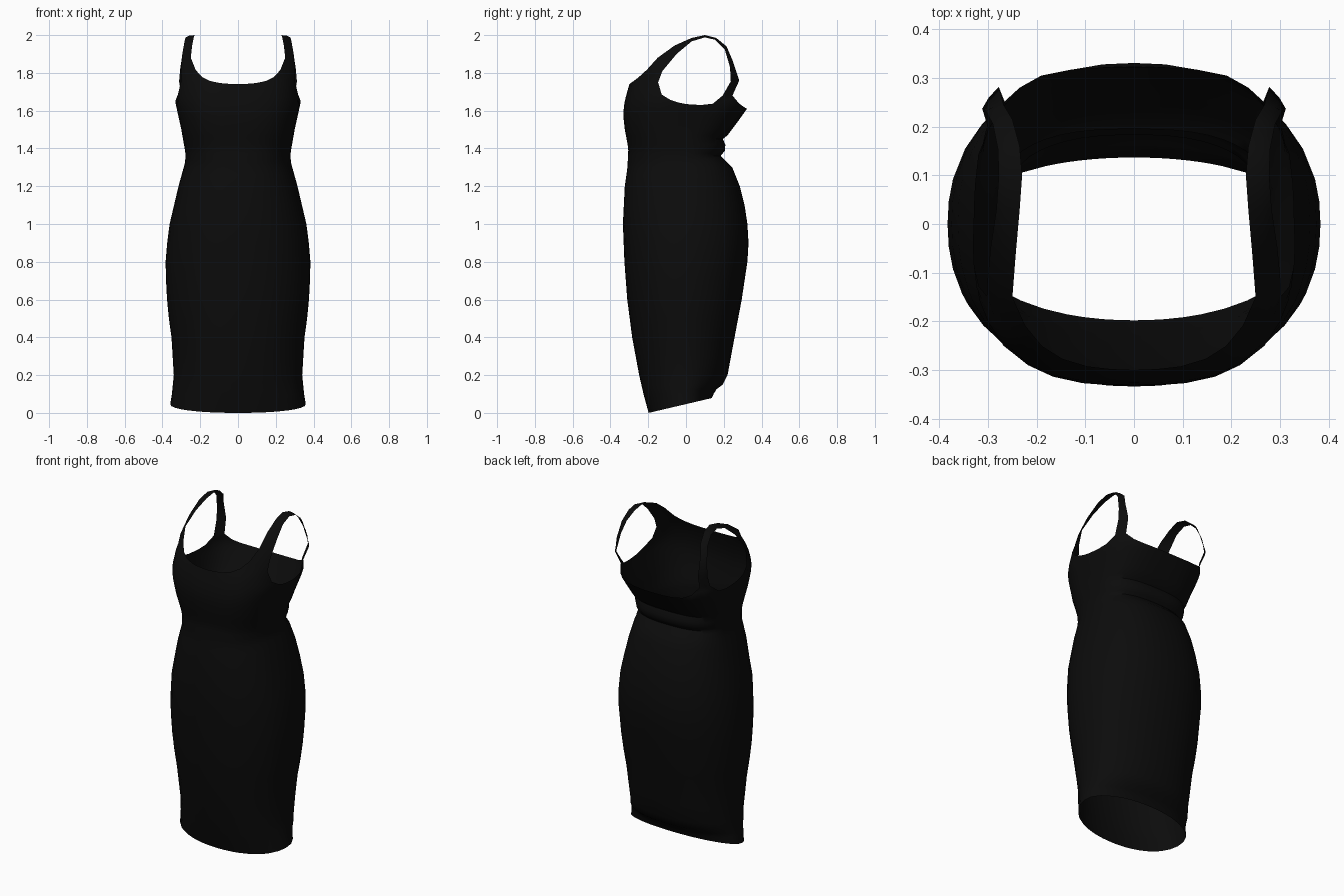
import bpy, bmesh, math
from mathutils import Vector

if "Cube" in bpy.data.objects:
    bpy.data.objects.remove(bpy.data.objects["Cube"])

# Profiles as (height, value): half width, front depth, back depth, squareness
WIDTH = [(0, .36), (.04, .36), (.1, .35), (.2, .34), (.4, .352), (.55, .373), (.7, .381), (.83, .384),
         (1, .362), (1.2, .315), (1.33, .279), (1.38, .279), (1.5, .3), (1.65, .333), (1.72, .32), (1.85, .308)]
FRONT = [(0, .198), (.1, .225), (.2, .248), (.4, .285), (.6, .311), (.8, .326), (1, .334), (1.2, .324),
         (1.3, .31), (1.4, .305), (1.5, .324), (1.58, .333), (1.65, .325), (1.74, .3), (1.82, .24)]
BACK = [(0, .12), (.08, .137), (.12, .155), (.15, .195), (.2, .22), (.4, .257), (.6, .295), (.8, .325),
        (.9, .331), (1, .325), (1.1, .31), (1.2, .285), (1.3, .245), (1.34, .205), (1.36, .183),
        (1.39, .207), (1.42, .208), (1.45, .195), (1.47, .22), (1.55, .28), (1.62, .33), (1.7, .312)]
SQUARE = [(0, 2.1), (.8, 2.2), (1.3, 2.4), (1.5, 2.9), (1.8, 3)]

# Top rim of the bodice as (angle from front, height)
RIM = [(0, 1.74), (9, 1.742), (18, 1.746), (28, 1.757), (37, 1.777), (47, 1.815), (56, 1.785), (64, 1.75),
       (68, 1.685), (76, 1.657), (83, 1.643), (90, 1.635), (97, 1.632), (104, 1.63), (114, 1.637),
       (123, 1.68), (128, 1.685), (133, 1.68), (140, 1.64), (148, 1.62), (158, 1.613), (169, 1.61), (180, 1.61)]
LEVELS = [.1, .125, .15, .2, .3, .4, .5, .6, .7, .8, .9, 1, 1.1, 1.2, 1.26, 1.3, 1.325, 1.345, 1.36,
          1.375, 1.39, 1.42, 1.45, 1.47, 1.5]

# Shoulder strap rails: neck edge, armhole edge
STRAP = [((.25, -.15, 1.88), (.302, -.125, 1.81)), ((.243, -.06, 1.945), (.295, -.05, 1.9)),
         ((.235, .03, 1.985), (.283, .03, 1.967)), ((.23, .1, 2.0), (.278, .1, 1.988)),
         ((.235, .16, 1.985), (.28, .155, 1.975)), ((.25, .215, 1.94), (.29, .205, 1.925)),
         ((.268, .245, 1.87), (.305, .233, 1.83)), ((.278, .282, 1.76), (.312, .237, 1.755))]


def sample(table, z):
    if z <= table[0][0]:
        return table[0][1]
    for (z0, a), (z1, b) in zip(table, table[1:]):
        if z <= z1:
            return a + (b - a) * (z - z0) / (z1 - z0)
    return table[-1][1]


def section(angle, z):
    """Point on the rounded body outline at an angle and height."""
    s, c = math.sin(math.radians(angle)), math.cos(math.radians(angle))
    n = sample(SQUARE, z)
    depth = sample(FRONT if c > 0 else BACK, z)
    r = (abs(s / sample(WIDTH, z)) ** n + abs(c / depth) ** n) ** (-1 / n)
    x = 0 if angle in (0, 180) else r * s
    return Vector((x, -r * c, z))


def hem(angle):
    """Hem tilts up towards the back."""
    p = section(angle, .04)
    for _ in range(4):
        p = section(angle, max(0, .0465 + .235 * p.y))
    return p


bm = bmesh.new()


def bridge(a, b):
    for i in range(len(a) - 1):
        bm.faces.new((a[i], a[i + 1], b[i + 1], b[i]))


# Skirt and bodice: half body lofted from hem to rim
rows = [[bm.verts.new(hem(a)) for a, _ in RIM]]
rows += [[bm.verts.new(section(a, z)) for a, _ in RIM] for z in LEVELS]
STEPS = 7
for k in range(1, STEPS + 1):
    rows.append([bm.verts.new(section(a, 1.5 + (top - 1.5) * k / STEPS)) for a, top in RIM])
for a, b in zip(rows, rows[1:]):
    bridge(a, b)

# Shoulder strap: ribbon from front root to back root
rim = rows[-1]
ribbon = [rim[5:8]]
for inner, outer in STRAP:
    u, v = Vector(inner), Vector(outer)
    mid = (u + v) / 2 + Vector((.004, 0, .003))
    ribbon.append([bm.verts.new(p) for p in (u, mid, v)])
ribbon.append([rim[17], rim[16], rim[15]])
for a, b in zip(ribbon, ribbon[1:]):
    bridge(a, b)
bmesh.ops.recalc_face_normals(bm, faces=bm.faces)
# open shell: make sure normals point outwards
bm.faces.ensure_lookup_table()
if sum(f.normal.dot(Vector((f.calc_center_median().x, f.calc_center_median().y, 0))) for f in bm.faces) < 0:
    bmesh.ops.reverse_faces(bm, faces=bm.faces)

mesh = bpy.data.meshes.new("dress")
bm.to_mesh(mesh)
bm.free()
dress = bpy.data.objects.new("dress", mesh)
bpy.context.collection.objects.link(dress)

black = bpy.data.materials.new("black fabric")
black.diffuse_color = (.0035, .0035, .0035, 1)
black.use_nodes = True
black.node_tree.nodes["Principled BSDF"].inputs["Base Color"].default_value = black.diffuse_color
mesh.materials.append(black)

mirror = dress.modifiers.new("mirror", 'MIRROR')
mirror.use_clip = True
mirror.merge_threshold = .001

bpy.context.view_layer.objects.active = dress
dress.select_set(True)
bpy.ops.object.shade_smooth_by_angle(angle=math.radians(50))
